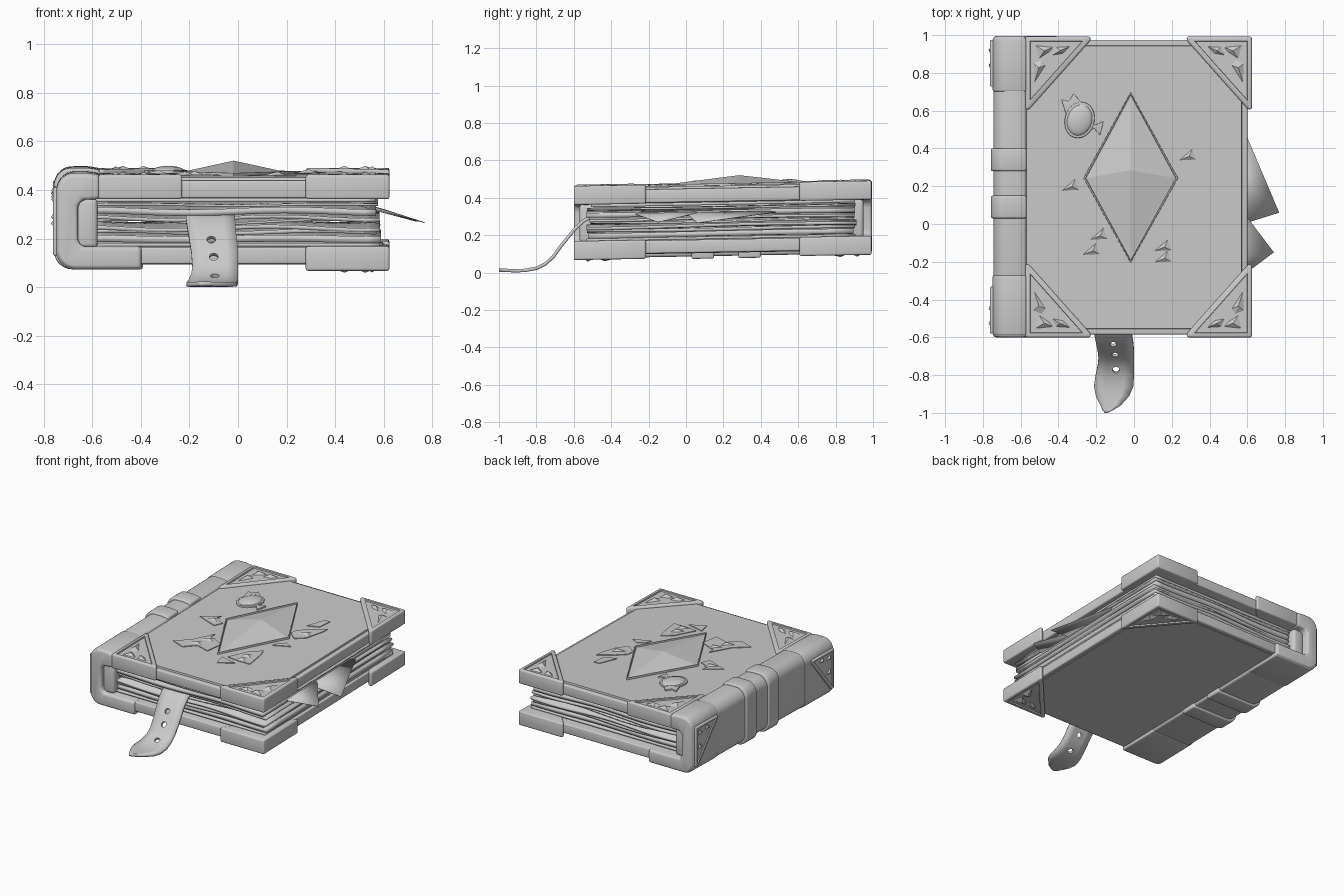
import bpy, bmesh, math, random
from mathutils import Vector

if "Cube" in bpy.data.objects:
    bpy.data.objects.remove(bpy.data.objects["Cube"])

random.seed(4)
TILT = 0.018          # the whole book rises slightly towards the back
MID = 0.265           # mid height between the two covers


def finish(name, bm, tilt=True):
    bmesh.ops.recalc_face_normals(bm, faces=bm.faces)
    if tilt:
        for v in bm.verts:
            v.co.z += TILT * (v.co.y + 0.6)
    me = bpy.data.meshes.new(name)
    bm.to_mesh(me)
    bm.free()
    ob = bpy.data.objects.new(name, me)
    bpy.context.collection.objects.link(ob)
    return ob


def place(axis, u, v, w):
    return {'x': (w, u, v), 'y': (u, w, v), 'z': (u, v, w)}[axis]


def prism(name, pts, axis, a, b, bevel=0.0, inset=0.0, depth=0.0):
    """Extrude an outline from a to b, round the sharp edges, then sink or raise a panel in the b end."""
    bm = bmesh.new()
    lo = [bm.verts.new(place(axis, u, v, a)) for u, v in pts]
    hi = [bm.verts.new(place(axis, u, v, b)) for u, v in pts]
    bm.faces.new(lo)
    bm.faces.new(hi)
    n = len(pts)
    for i in range(n):
        j = (i + 1) % n
        bm.faces.new((lo[i], lo[j], hi[j], hi[i]))
    bmesh.ops.recalc_face_normals(bm, faces=bm.faces)
    if bevel:
        sharp = [e for e in bm.edges if e.calc_face_angle() > 0.6]
        bmesh.ops.bevel(bm, geom=sharp, offset=bevel, segments=3, profile=0.5,
                        affect='EDGES', clamp_overlap=True)
    if inset:
        bm.normal_update()
        way = Vector(place(axis, 0, 0, b - a)).normalized()
        cap = max((f for f in bm.faces if f.normal.dot(way) > 0.95), key=lambda f: f.calc_area())
        bmesh.ops.inset_region(bm, faces=[cap], thickness=inset, depth=0)
        bmesh.ops.inset_region(bm, faces=[cap], thickness=0.003, depth=depth)
    return finish(name, bm)


def pyramid(name, pts, axis, base, tip, apex=None):
    """Faceted gem over an outline."""
    bm = bmesh.new()
    c = apex or (sum(p[0] for p in pts) / len(pts), sum(p[1] for p in pts) / len(pts))
    ring = [bm.verts.new(place(axis, u, v, base)) for u, v in pts]
    top = bm.verts.new(place(axis, c[0], c[1], tip))
    bm.faces.new(ring)
    for i in range(len(pts)):
        bm.faces.new((ring[i], ring[(i + 1) % len(pts)], top))
    return finish(name, bm)


def rect(x0, x1, y0, y1):
    return [(x0, y0), (x1, y0), (x1, y1), (x0, y1)]


# Cover boards with a stepped panel
prism("top_cover", rect(-0.60, 0.60, -0.585, 0.975), 'z', 0.366, 0.438, 0.008, 0.03, 0.012)
prism("bottom_cover", rect(-0.60, 0.60, -0.585, 0.975), 'z', 0.164, 0.095, 0.008, 0.03, 0.003)

# Corner caps with recessed triangles and little gems
GEMS = [[(.05, .045), (.15, .055), (.13, .08), (.07, .12)],
        [(.14, .10), (.16, .055), (.24, .05), (.20, .09)],
        [(.04, .14), (.09, .12), (.11, .15), (.045, .25)]]


def corner(name, cx, cy, sx, sy, up):
    def flip(z):
        return z if up else 2 * MID - z
    tri = [(0, 0), (0.345, 0), (0.345, 0.02), (0.02, 0.385), (0, 0.385)]
    prism(name, [(cx + sx * u, cy + sy * v) for u, v in tri], 'z',
          flip(0.362), flip(0.463), 0.010, 0.02, -0.009)
    for i, g in enumerate(GEMS):
        pyramid(f"{name}_gem_{i}", [(cx + sx * u, cy + sy * v) for u, v in g], 'z',
                flip(0.452), flip(0.472))


for cy, sy, end in ((-0.6, 1, "front"), (0.992, -1, "back")):
    corner(f"top_{end}_left_corner", -0.575, cy, 1, sy, True)
    corner(f"top_{end}_right_corner", 0.624, cy, -1, sy, True)
    corner(f"bottom_{end}_right_corner", 0.624, cy, -1, sy, False)


# Spine: C-shaped section with two raised bands
def c_profile(d):
    x, zt, zb, r = -0.742 - d, 0.464 + d, 0.078 - d, 0.075
    pts = [(-0.57, zt - 0.008), (-0.62, zt)]
    for cz, a0 in ((zt - r, 90), (zb + r, 180)):
        pts += [(x + r + r * math.cos(math.radians(a0 + 10 * k)),
                 cz + r * math.sin(math.radians(a0 + 10 * k))) for k in range(10)]
    return pts + [(-0.4 + d * 0.5, zb), (-0.4 + d * 0.5, 0.166), (-0.64, 0.166), (-0.66, 0.19),
                  (-0.66, 0.335), (-0.64, 0.36), (-0.57, 0.362)]


for name, d, y0, y1, r in (("spine", 0.003, -0.6, 0.995, 0.018), ("spine_front_end", 0.006, -0.59, -0.27, 0.01),
                           ("spine_back_end", 0.006, 0.7, 0.985, 0.01), ("spine_band_front", 0.016, 0.03, 0.15, 0.01),
                           ("spine_band_back", 0.016, 0.28, 0.40, 0.01)):
    prism(name, c_profile(d), 'y', y0, y1, r)

# Triangular plates on the spine ends
for y, s, end in ((-0.58, 1, "front"), (0.975, -1, "back")):
    tri = [(y, 0.41), (y + s * 0.25, 0.41), (y + s * 0.24, 0.38), (y + s * 0.03, 0.13), (y, 0.13)]
    prism(f"spine_plate_{end}", tri, 'x', -0.735, -0.762, 0.006, 0.014, -0.006)
    for i, (u, v) in enumerate(((0.03, 0.34), (0.11, 0.35), (0.03, 0.24))):
        g = [(y + s * u, v), (y + s * (u + 0.06), v + 0.01), (y + s * (u + 0.01), v + 0.05)]
        pyramid(f"spine_gem_{end}_{i}", g, 'x', -0.752, -0.77)

# Lining that holds the pages against the spine
prism("page_lining", rect(-0.665, -0.578, 0.16, 0.365), 'y', -0.57, 0.95, 0.02)

# Wavy page bundles
for k, (z, thick) in enumerate(((.173, .014), (.198, .028), (.224, .016), (.244, .016), (.266, .010),
                                (.285, .014), (.312, .026), (.336, .010), (.356, .016))):
    bm = bmesh.new()
    bmesh.ops.create_grid(bm, x_segments=24, y_segments=10, size=1)
    x1 = 0.59 - random.uniform(0, 0.025)
    y0, y1 = -0.535 + random.uniform(0, 0.03), 0.915 - random.uniform(0, 0.02)
    amp = 0.008 * math.sin(math.pi * k / 8)
    ph = random.uniform(-1.2, 1.2)
    for v in bm.verts:
        s, t = v.co.x, v.co.y
        v.co = (-0.6 + (x1 + 0.6) * (s + 1) / 2, y0 + (y1 - y0) * (t + 1) / 2,
                z + amp * (math.sin(4.5 * s + ph + 0.5 * t) + 0.5 * math.sin(3 * t + ph)))
    m = finish(f"page_bundle_{k}", bm).modifiers.new("thickness", 'SOLIDIFY')
    m.thickness, m.offset = thick, 0

# Two loose sheets poking out of the fore edge
for name, outline in (("loose_sheet_back", [(0.48, 0.3), (0.59, 0.48), (0.768, 0.06), (0.48, -0.03)]),
                      ("loose_sheet_front", [(0.48, 0.08), (0.58, 0.06), (0.74, -0.15), (0.58, -0.27), (0.48, -0.2)])):
    bm = bmesh.new()
    bm.faces.new([bm.verts.new((x, y, 0.305 - (x - 0.58) * 0.28)) for x, y in outline])
    m = finish(name, bm).modifiers.new("thickness", 'SOLIDIFY')
    m.thickness = 0.003

# Central diamond gem in a raised frame
rim = [(-0.018, -0.205), (0.233, 0.243), (-0.018, 0.697), (-0.267, 0.243)]
prism("diamond_frame", rim, 'z', 0.44, 0.463, 0.002, 0.007, -0.009)
gem = [(-0.018 + (x + 0.018) * 0.93, 0.243 + (y - 0.243) * 0.93) for x, y in rim]
pyramid("diamond_gem", gem, 'z', 0.455, 0.505, (-0.018, 0.285))

# Flat shards scattered around the diamond
SHARDS = [[(.22, .46), (.27, .59), (.31, .59), (.30, .49)],
          [(.2, .31), (.2, .36), (.26, .42), (.36, .49), (.36, .45), (.32, .31), (.26, .26)],
          [(.2, .1), (.21, .14), (.26, .18), (.31, .15)],
          [(.06, -.2), (.13, -.06), (.2, 0), (.22, -.06), (.24, -.21), (.15, -.21)],
          [(.03, -.22), (.05, -.31), (.15, -.25)],
          [(-.43, .19), (-.32, .27), (-.33, .22), (-.25, .19), (-.28, .13)],
          [(-.37, -.2), (-.28, -.12), (-.2, .03), (-.2, -.02), (-.08, -.07), (-.1, -.2), (-.2, -.17), (-.27, -.24)]]
for i, s in enumerate(SHARDS):
    prism(f"shard_{i}", s, 'z', 0.44, 0.455)
for i, (x, y) in enumerate(((.28, .35), (.15, -.13), (.15, -.19), (-.34, .19), (-.19, -.07), (-.23, -.15))):
    pyramid(f"shard_gem_{i}", [(x - .045, y - .015), (x + .05, y - .01), (x + .03, y + .05)], 'z', 0.454, 0.468)


# Small oval medallion with crown and tail fins
def oval(rx, ry, a=-0.3):
    return [(-0.288 + rx * math.cos(t) * math.cos(a) - ry * math.sin(t) * math.sin(a),
             0.55 + rx * math.cos(t) * math.sin(a) + ry * math.sin(t) * math.cos(a))
            for t in (math.tau * k / 32 for k in range(32))]


prism("medallion_rim", oval(0.078, 0.097), 'z', 0.44, 0.462, 0.004)
bm = bmesh.new()
rings = [[bm.verts.new((x, y, 0.455 + 0.024 * math.sin(h))) for x, y in
          oval(0.068 * math.cos(h), 0.086 * math.cos(h))] for h in (0, 0.3, 0.6, 0.9, 1.2, 1.45)]
for a, b in zip(rings, rings[1:]):
    for i in range(32):
        j = (i + 1) % 32
        bm.faces.new((a[i], a[j], b[j], b[i]))
bm.faces.new(rings[-1])
bm.faces.new(rings[0])
finish("medallion_dome", bm)
prism("medallion_crown", [(-.36, .58), (-.385, .66), (-.345, .65), (-.32, .69), (-.265, .63)], 'z', 0.44, 0.46, 0.002)
prism("medallion_tail", [(-.24, .55), (-.205, .525), (-.16, .545), (-.18, .47), (-.21, .505), (-.25, .49)],
      'z', 0.44, 0.46, 0.002)

# Strap: y, z, left x, right x along its length
PATH = [(-.40, .305, -.215, -.015), (-.50, .302, -.215, -.015), (-.55, .275, -.213, -.012),
        (-.59, .238, -.208, -.010), (-.63, .190, -.200, -.004), (-.67, .140, -.192, 0), (-.71, .085, -.188, 0),
        (-.75, .048, -.192, 0), (-.80, .023, -.203, 0), (-.86, .012, -.212, -.004), (-.91, .010, -.202, -.025),
        (-.96, .012, -.178, -.070), (-.985, .013, -.166, -.110), (-1.0, .014, -.155, -.140)]
bm = bmesh.new()
rows = [[bm.verts.new((xl + (xr - xl) * k / 4, y, z)) for k in range(5)] for y, z, xl, xr in PATH]
for a, b in zip(rows, rows[1:]):
    for k in range(4):
        bm.faces.new((a[k], b[k], b[k + 1], a[k + 1]))
strap = finish("strap", bm, tilt=False)
m = strap.modifiers.new("thickness", 'SOLIDIFY')
m.thickness, m.offset = 0.018, 0

# Strap holes
for i, (x, y, z, nrm) in enumerate(((-.110, -.63, .19, (0, -.77, .64)), (-.100, -.685, .12, (0, -.8, .6)),
                                    (-.095, -.768, .038, (0, -.45, .89)))):
    bm = bmesh.new()
    bmesh.ops.create_cone(bm, cap_ends=True, segments=20, radius1=0.018, radius2=0.018, depth=0.07)
    rot = Vector((0, 0, 1)).rotation_difference(Vector(nrm))
    for v in bm.verts:
        v.co = rot @ v.co + Vector((x, y, z))
    cut = finish(f"hole_cutter_{i}", bm, tilt=False)
    cut.hide_render = True
    cut.hide_set(True)
    m = strap.modifiers.new("hole", 'BOOLEAN')
    m.operation, m.object = 'DIFFERENCE', cut

# Smooth the rounded parts, leave gems and shards faceted
for ob in bpy.context.collection.objects:
    if not ob.hide_render and "gem" not in ob.name and "shard" not in ob.name:
        ob.select_set(True)
        bpy.context.view_layer.objects.active = ob
bpy.ops.object.shade_smooth_by_angle(angle=math.radians(32))
